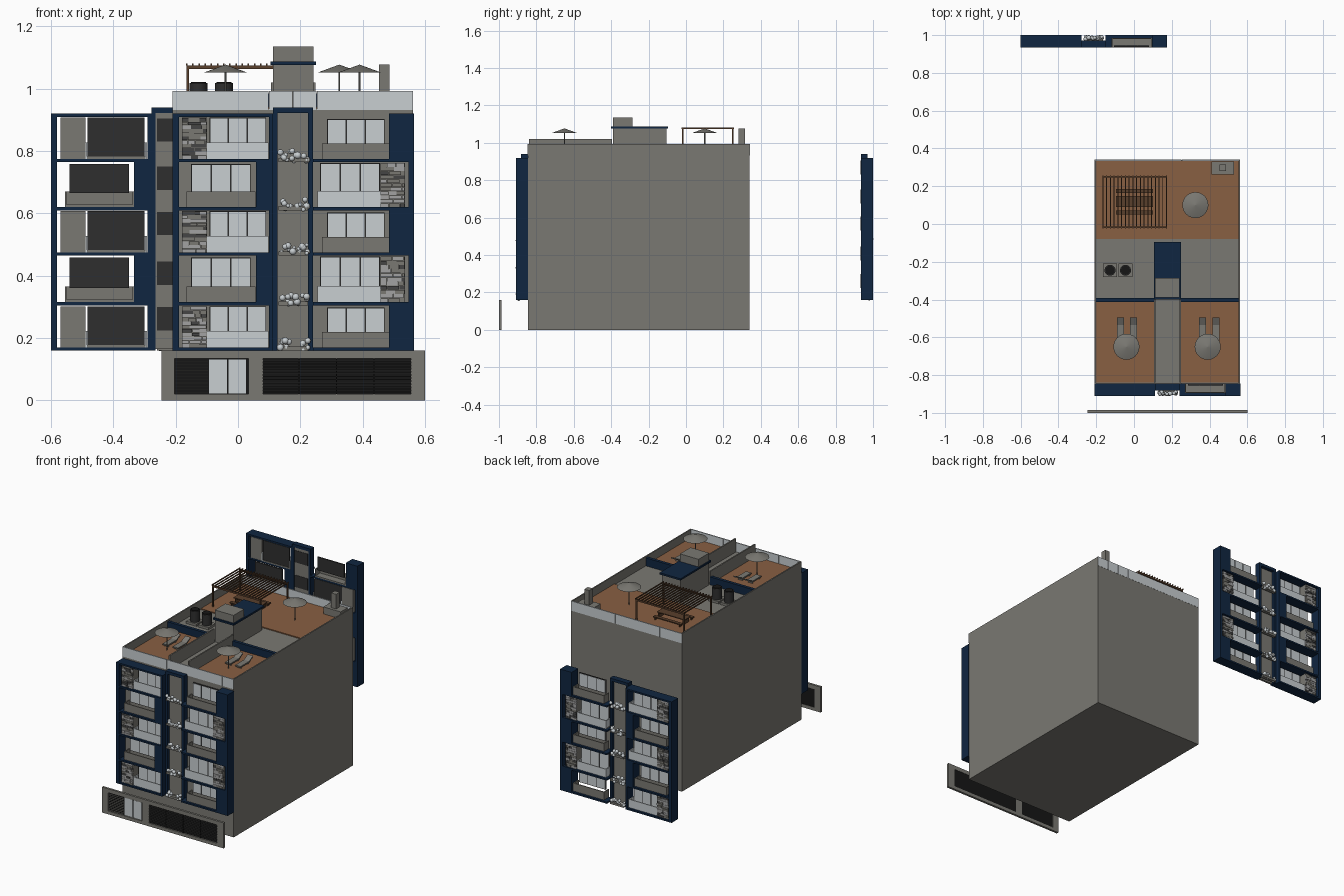
import bpy, bmesh, math, random
from mathutils import Matrix, Vector

if "Cube" in bpy.data.objects:
    bpy.data.objects.remove(bpy.data.objects["Cube"])

random.seed(4)


def mat(name, r, g, b):
    m = bpy.data.materials.new(name)
    m.diffuse_color = (r, g, b, 1)
    m.use_nodes = True
    m.node_tree.nodes["Principled BSDF"].inputs["Base Color"].default_value = m.diffuse_color
    return m


GREY = mat("warm grey render", 0.195, 0.19, 0.17)
LIGHT = mat("pale glass", 0.58, 0.62, 0.64)
NAVY = mat("navy cladding", 0.005, 0.019, 0.052)
DECK = mat("timber deck", 0.25, 0.115, 0.055)
WOOD = mat("dark timber", 0.10, 0.05, 0.025)
DARK = mat("charcoal frame", 0.028, 0.028, 0.028)
BLACK = mat("black metal", 0.008, 0.008, 0.008)
STONE_L = mat("light stone", 0.36, 0.36, 0.36)
STONE_D = mat("dark stone", 0.06, 0.06, 0.06)

parts = {}


def part(name, *mats):
    """Return the bmesh that collects one named part."""
    if name not in parts:
        parts[name] = (bmesh.new(), mats)
    return parts[name][0]


def box(name, m, x0, x1, y0, y1, z0, z1):
    bm = part(name, m)
    c = Vector(((x0 + x1) / 2, (y0 + y1) / 2, (z0 + z1) / 2))
    s = Matrix.Diagonal((abs(x1 - x0), abs(y1 - y0), abs(z1 - z0), 1))
    return bmesh.ops.create_cube(bm, size=1, matrix=Matrix.Translation(c) @ s)["verts"]


def cone(name, m, x, y, z0, z1, r0, r1, n=24):
    bmesh.ops.create_cone(part(name, m), cap_ends=True, segments=n, radius1=r0, radius2=r1,
                          depth=z1 - z0, matrix=Matrix.Translation((x, y, (z0 + z1) / 2)))


SLABS = [0.165, 0.31, 0.47, 0.615, 0.77, 0.915]


def facade(tag, dx, base, sign):
    """Facade ribbon; depth d runs outward from its inner plane."""
    def b(name, m, x0, x1, d0, d1, z0, z1):
        return box(tag + "_" + name, m, x0 + dx, x1 + dx, base + sign * d0, base + sign * d1, z0, z1)

    def window(x0, x1, z0, z1):
        b("window_frames", DARK, x0, x1, 0.003, 0.011, z0, z1)
        w = (x1 - x0) / 3
        for i in range(3):
            b("window_panes", LIGHT, x0 + i * w + 0.003, x0 + (i + 1) * w - 0.002,
              0.010, 0.013, z0 + 0.003, z1 - 0.003)

    def balcony(name, m, x0, x1, z0, z1):
        b(name, m, x0, x1, 0.045, 0.051, z0, z1)
        b(name, m, x0, x0 + 0.005, 0, 0.045, z0, z1)
        b(name, m, x1 - 0.005, x1, 0, 0.045, z0, z1)
        b("balcony_floors", GREY, x0, x1, 0, 0.045, z0, z0 + 0.008)

    def stone(x0, x1, z0, z1):
        b("stone_piers", GREY, x0, x1, 0.002, 0.050, z0, z1)
        bm = part(tag + "_stone_bricks", GREY, STONE_L, STONE_D)
        rows = 11
        h = (z1 - z0) / rows
        for r in range(rows):
            x = x0
            while x < x1 - 0.001:
                e = min(x1, x + random.uniform(0.018, 0.045))
                vs = b("stone_bricks", GREY, x, e - 0.001, 0.050, 0.054 + random.uniform(0, 0.003),
                       z0 + r * h, z0 + (r + 1) * h - 0.001)
                k = random.choice((0, 0, 1, 1, 2))
                for f in {f for v in vs for f in v.link_faces}:
                    f.material_index = k
                x = e

    # outer frame pillars and floor slabs
    b("frame", NAVY, -0.21, -0.19, 0, 0.065, 0.16, 0.92)
    b("frame", NAVY, 0.547, 0.565, 0, 0.065, 0.16, 0.92)
    for i, z in enumerate(SLABS):
        b("frame", NAVY, -0.19, 0.112, 0, 0.065, z - 0.005, z + 0.005)
        if i < 5:
            b("frame", NAVY, 0.24, 0.547, 0, 0.065, z - 0.005, z + 0.005)
    # alternating floors
    for i in range(5):
        z0, z1 = SLABS[i] + 0.005, SLABS[i + 1] - 0.005
        if i % 2 == 0:
            b("frame", NAVY, 0.10, 0.112, 0, 0.065, z0, z1)
            b("frame", NAVY, 0.485, 0.547, 0, 0.065, z0, z1 + (0.01 if i == 4 else 0))
            stone(-0.18, -0.10, z0, z1 - 0.003)
            balcony("glass_balconies", LIGHT, -0.10, 0.098, z0, z0 + 0.052)
            window(-0.092, 0.09, z0 + 0.005, z1 - 0.003)
            balcony("solid_balconies", GREY, 0.27, 0.485, z0, z0 + 0.05)
            window(0.285, 0.47, z0 + 0.045, z1 - 0.007)
        else:
            b("frame", NAVY, 0.057, 0.112, 0, 0.065, z0, z1)
            balcony("solid_balconies", GREY, -0.165, 0.056, z0, z0 + 0.05)
            window(-0.15, 0.04, z0 + 0.045, z1 - 0.007)
            stone(0.457, 0.535, z0, z1 - 0.003)
            balcony("glass_balconies", LIGHT, 0.255, 0.457, z0, z0 + 0.052)
            window(0.263, 0.455, z0 + 0.005, z1 - 0.003)
        # planter with rounded shrubs, and dark inner panel of the column
        zp = SLABS[i]
        b("planters", GREY, 0.13, 0.225, 0.035, 0.055, zp - 0.005, zp + 0.008)
        b("column_inner_panels", DARK, 0.13, 0.22, -0.001, 0.002, zp + 0.06, zp + 0.135)
        bm = part(tag + "_shrubs", LIGHT)
        for k in range(14):
            p = (random.uniform(0.132, 0.225) + dx, base + sign * random.uniform(0.042, 0.056),
                 zp + random.uniform(-0.004, 0.03))
            bmesh.ops.create_icosphere(bm, subdivisions=2, radius=random.uniform(0.006, 0.012),
                                       matrix=Matrix.Translation(p))
    # central column
    b("column_panel", GREY, 0.125, 0.226, 0.001, 0.015, 0.165, 0.925)
    b("column_frame", NAVY, 0.112, 0.126, 0, 0.036, 0.16, 0.94)
    b("column_frame", NAVY, 0.225, 0.24, 0, 0.036, 0.16, 0.94)
    b("column_frame", NAVY, 0.126, 0.225, 0, 0.036, 0.922, 0.94)


facade("front", 0, -0.845, -1)
facade("back", -0.39, 0.935, 1)

# main block, side parapets, end railings
R = 0.935
box("main_block", GREY, -0.21, 0.562, -0.845, 0.34, 0, R)
for x in (-0.21, 0.554):
    box("side_parapets", GREY, x, x + 0.008, -0.845, 0.34, R, 0.993)
for y in (-0.848, 0.334):
    for i in range(10):
        x = -0.21 + i * 0.0772
        box("end_railings", LIGHT, x, x + 0.0765, y, y + 0.007, 0.932, 0.993)

# roof decks, divider walls
box("roof_decks", DECK, -0.202, 0.554, -0.08, 0.334, R, R + 0.006)
for x0, x1 in ((-0.202, 0.108), (0.25, 0.554)):
    box("roof_decks", DECK, x0, x1, -0.84, -0.41, R, R + 0.006)
    box("navy_dividers", NAVY, x0, x1, -0.412, -0.392, R, 0.985)
for x in (0.106, 0.241):
    box("walkway_walls", GREY, x, x + 0.008, -0.84, -0.395, R, 1.02)

# stair tower
box("stair_tower", GREY, 0.112, 0.242, -0.39, -0.105, R, 1.078)
box("tower_roof_slab", NAVY, 0.105, 0.25, -0.40, -0.095, 1.076, 1.087)
box("tower_top", GREY, 0.112, 0.242, -0.39, -0.285, 1.087, 1.135)

# pergola
for x in (-0.165, 0.165):
    for y in (-0.022, 0.245):
        box("pergola_posts", WOOD, x, x + 0.008, y, y + 0.008, R, 1.07)
for y in (-0.022, 0.245):
    box("pergola_beams", WOOD, -0.165, 0.173, y, y + 0.008, 1.064, 1.074)
for i in range(18):
    x = -0.167 + i * 0.0198
    box("pergola_slats", WOOD, x, x + 0.005, -0.025, 0.257, 1.074, 1.081)

# table and benches
for name, y0, y1, z in (("bench", 0.05, 0.072, 0.96), ("bench", 0.163, 0.185, 0.96),
                        ("dining_table", 0.09, 0.147, 0.975)):
    box(name, WOOD, -0.095, 0.1, y0, y1, z - 0.005, z)
    for x in (-0.085, 0.085):
        box(name, WOOD, x, x + 0.005, y0, y1, R, z - 0.005)

# parasols
for x, y in ((-0.04, -0.65), (0.39, -0.65), (0.325, 0.10)):
    cone("parasol_poles", GREY, x, y, R, 1.06, 0.003, 0.003, 10)
    cone("parasol_canopies", GREY, x, y, 1.052, 1.077, 0.069, 0.001)

# sun loungers
for x in (-0.09, -0.02, 0.345, 0.415):
    box("loungers", GREY, x, x + 0.037, -0.62, -0.535, 0.95, 0.958)
    back = box("loungers", GREY, x, x + 0.037, -0.535, -0.495, 0.95, 0.958)
    for v in back:
        if v.co.y > -0.51:
            v.co.z += 0.02
    for y in (-0.61, -0.54):
        box("loungers", GREY, x + 0.003, x + 0.034, y, y + 0.005, R, 0.95)

# roof plant
for x in (-0.127, -0.045):
    box("plant_bases", GREY, x - 0.036, x + 0.036, -0.281, -0.209, R, 0.95)
    cone("plant_tanks", DARK, x, -0.245, 0.95, 1.018, 0.029, 0.029)
    cone("plant_fans", BLACK, x, -0.245, 1.018, 1.022, 0.024, 0.024)

# barbecue counter and chimney
box("barbecue_counter", GREY, 0.41, 0.53, 0.262, 0.33, R, 0.985)
box("chimney", GREY, 0.452, 0.486, 0.28, 0.316, 0.985, 1.077)

# street wall with louvre, door and garage gate
Y0, Y1 = -1.0, -0.986
for x0, x1, z0, z1 in ((-0.245, 0.6, 0, 0.02), (-0.245, 0.6, 0.135, 0.16), (-0.245, -0.203, 0.02, 0.135),
                       (0.033, 0.08, 0.02, 0.135), (0.555, 0.6, 0.02, 0.135)):
    box("street_wall", GREY, x0, x1, Y0, Y1, z0, z1)
box("street_wall_dark_backing", BLACK, -0.203, 0.033, -0.992, -0.988, 0.02, 0.135)
box("garage_gate", BLACK, 0.08, 0.555, -0.992, -0.988, 0.02, 0.135)
for i in range(11):
    z = 0.025 + i * 0.010
    box("louvre_slats", GREY, -0.2, -0.097, -0.997, -0.992, z, z + 0.002)
    box("gate_slats", DARK, 0.08, 0.555, -0.997, -0.992, z, z + 0.004)
for x in (0.196, 0.316, 0.436):
    box("gate_mullions", BLACK, x - 0.002, x + 0.002, -0.999, -0.992, 0.02, 0.135)
for x0, x1 in ((-0.093, -0.036), (-0.031, 0.026)):
    box("entrance_door_panes", LIGHT, x0, x1, -0.995, -0.992, 0.022, 0.132)

# turn every collected part into an object
for name, (bm, mats) in parts.items():
    me = bpy.data.meshes.new(name)
    bm.to_mesh(me)
    bm.free()
    for m in mats:
        me.materials.append(m)
    ob = bpy.data.objects.new(name, me)
    bpy.context.collection.objects.link(ob)
    if name.endswith(("shrubs", "poles", "tanks", "fans", "canopies")):
        me.set_sharp_from_angle(angle=math.radians(35))
